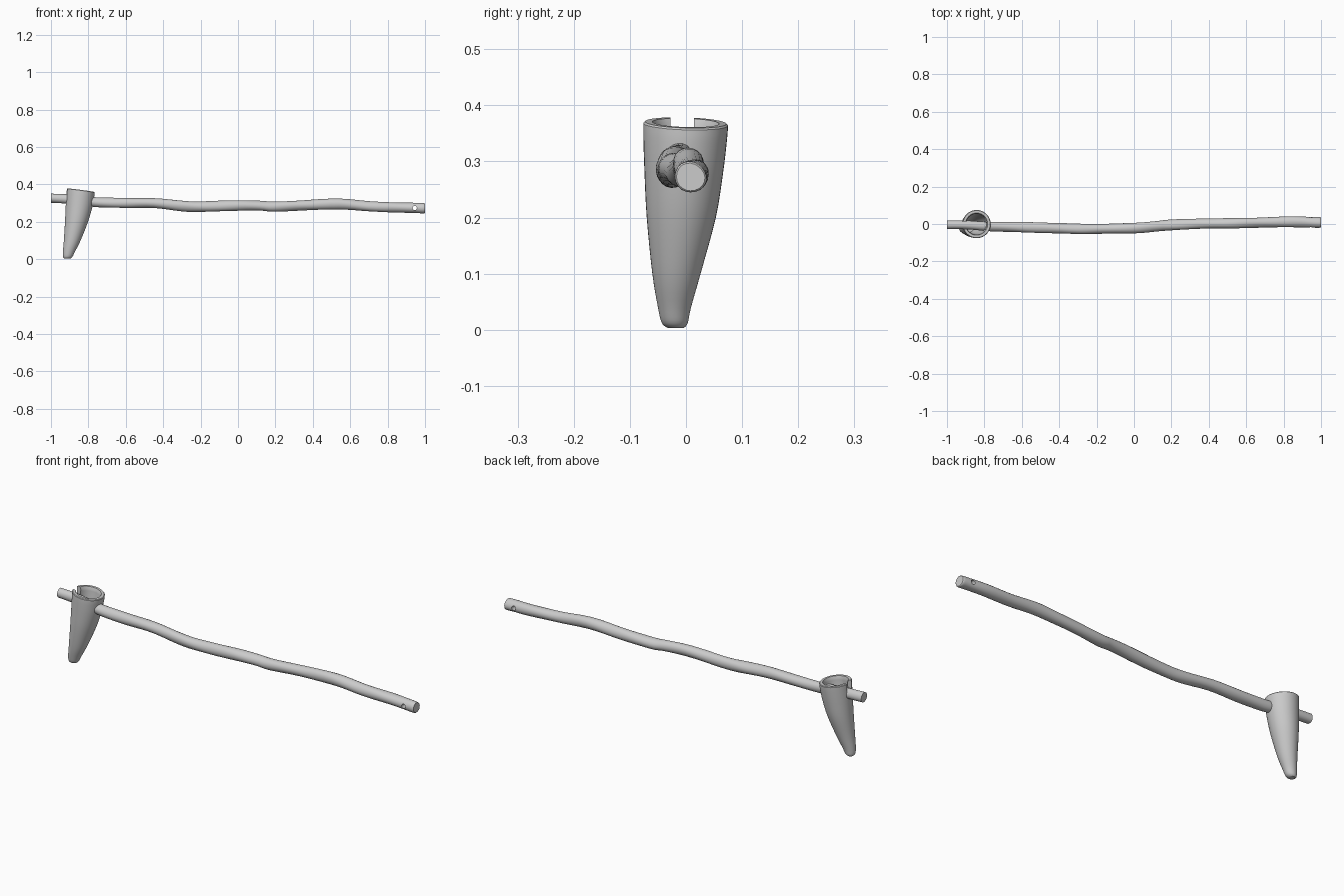
import bpy, bmesh, math
from mathutils import Vector

if "Cube" in bpy.data.objects:
    bpy.data.objects.remove(bpy.data.objects["Cube"])


def spline(rows, steps):
    """Catmull-Rom interpolation through rows of numbers."""
    out = []
    for i in range(len(rows) - 1):
        a, b, c, d = (rows[max(0, min(len(rows) - 1, i + k))] for k in (-1, 0, 1, 2))
        for s in range(steps):
            t = s / steps
            out.append([0.5 * (2 * q + (r - p) * t + (2 * p - 5 * q + 4 * r - w) * t * t
                               + (3 * q - p - 3 * r + w) * t ** 3)
                        for p, q, r, w in zip(a, b, c, d)])
    return out + [list(rows[-1])]


def loft(name, rings):
    """Skin a list of point rings and cap both ends."""
    bm = bmesh.new()
    loops = [[bm.verts.new(p) for p in ring] for ring in rings]
    n = len(rings[0])
    for a, b in zip(loops, loops[1:]):
        for i in range(n):
            j = (i + 1) % n
            bm.faces.new((a[i], a[j], b[j], b[i]))
    bm.faces.new(loops[0][::-1])
    bm.faces.new(loops[-1])
    bmesh.ops.recalc_face_normals(bm, faces=bm.faces)
    me = bpy.data.meshes.new(name)
    bm.to_mesh(me)
    bm.free()
    ob = bpy.data.objects.new(name, me)
    bpy.context.collection.objects.link(ob)
    return ob


def cut(ob, cutter):
    """Apply a boolean difference and remove the cutter."""
    mod = ob.modifiers.new("cut", 'BOOLEAN')
    mod.operation, mod.solver, mod.object = 'DIFFERENCE', 'EXACT', cutter
    bpy.context.view_layer.objects.active = ob
    bpy.ops.object.modifier_apply(modifier=mod.name)
    bpy.data.objects.remove(cutter)


def smooth(ob, deg):
    bpy.ops.object.select_all(action='DESELECT')
    ob.select_set(True)
    bpy.context.view_layer.objects.active = ob
    bpy.ops.object.shade_smooth_by_angle(angle=math.radians(deg))


# Wavy wooden handle: x, y, z, radius
path = [(-1, -.004, .326, .024), (-.9, -.005, .321, .024), (-.8, -.012, .310, .025),
        (-.74, -.014, .304, .026), (-.6, -.017, .301, .027), (-.45, -.021, .300, .027),
        (-.3, -.026, .285, .028), (-.2, -.026, .281, .027), (0, -.022, .288, .028),
        (.12, -.012, .286, .027), (.19, -.006, .281, .028), (.35, .002, .288, .027),
        (.54, .004, .296, .028), (.7, .008, .283, .027), (.85, .012, .277, .028),
        (.95, .009, .274, .028), (.992, .008, .272, .028), (1, .008, .272, .025)]
rings = []
for x, y, z, r in spline(path, 4):
    ring = []
    for k in range(20):
        a = math.tau * k / 20
        q = r * (1 + .035 * math.sin(2 * a + 9 * x) + .02 * math.sin(3 * a - 23 * x))
        ring.append((x, y + q * math.cos(a), z + q * math.sin(a)))
    rings.append(ring)
handle = loft("wooden_handle", rings)

# Lashing hole drilled near the far end
bpy.ops.mesh.primitive_cylinder_add(vertices=16, radius=.011, depth=.2,
                                    location=(.945, .01, .274), rotation=(math.pi / 2, 0, 0))
hole = bpy.context.object
hole.hide_render = True
cut(handle, hole)
smooth(handle, 40)

# Hollow horn socket: z, left x, right x, front y, back y
profile = [(.003, -.928, -.898, -.032, -.004), (.012, -.935, -.886, -.043, .003),
           (.04, -.936, -.872, -.050, .009), (.10, -.931, -.842, -.060, .026),
           (.20, -.925, -.803, -.070, .053), (.28, -.921, -.780, -.074, .066),
           (.34, -.918, -.769, -.076, .073), (.366, -.917, -.766, -.076, .075)]


def horn_ring(row, inset, lift=0):
    z, xl, xr, yl, yr = row
    f = z / .366
    ring = []
    for k in range(40):
        a = math.tau * k / 40
        dx = ((xr - xl) / 2 - inset) * math.cos(a)
        dy = ((yr - yl) / 2 - inset) * math.sin(a)
        ring.append(((xl + xr) / 2 + dx, (yl + yr) / 2 + dy,
                     z + lift - f * f * (.13 * dx + .03 * dy)))
    return ring


rows = spline(profile, 4)
outer = [horn_ring(r, 0) for r in rows]
lip = [horn_ring(rows[-1], .003, .003), horn_ring(rows[-1], .016, .003)]
inner = [horn_ring(r, .02) for r in reversed(rows) if .12 < r[0] < .36]
horn = loft("horn_head", outer + lip + inner)

# Open slot in the rim where the handle passes through
bpy.ops.mesh.primitive_cube_add(size=1, location=(-.92, -.007, .37))
slot = bpy.context.object
slot.scale = (.08, .042, .1)
slot.hide_render = True
cut(horn, slot)
smooth(horn, 35)
